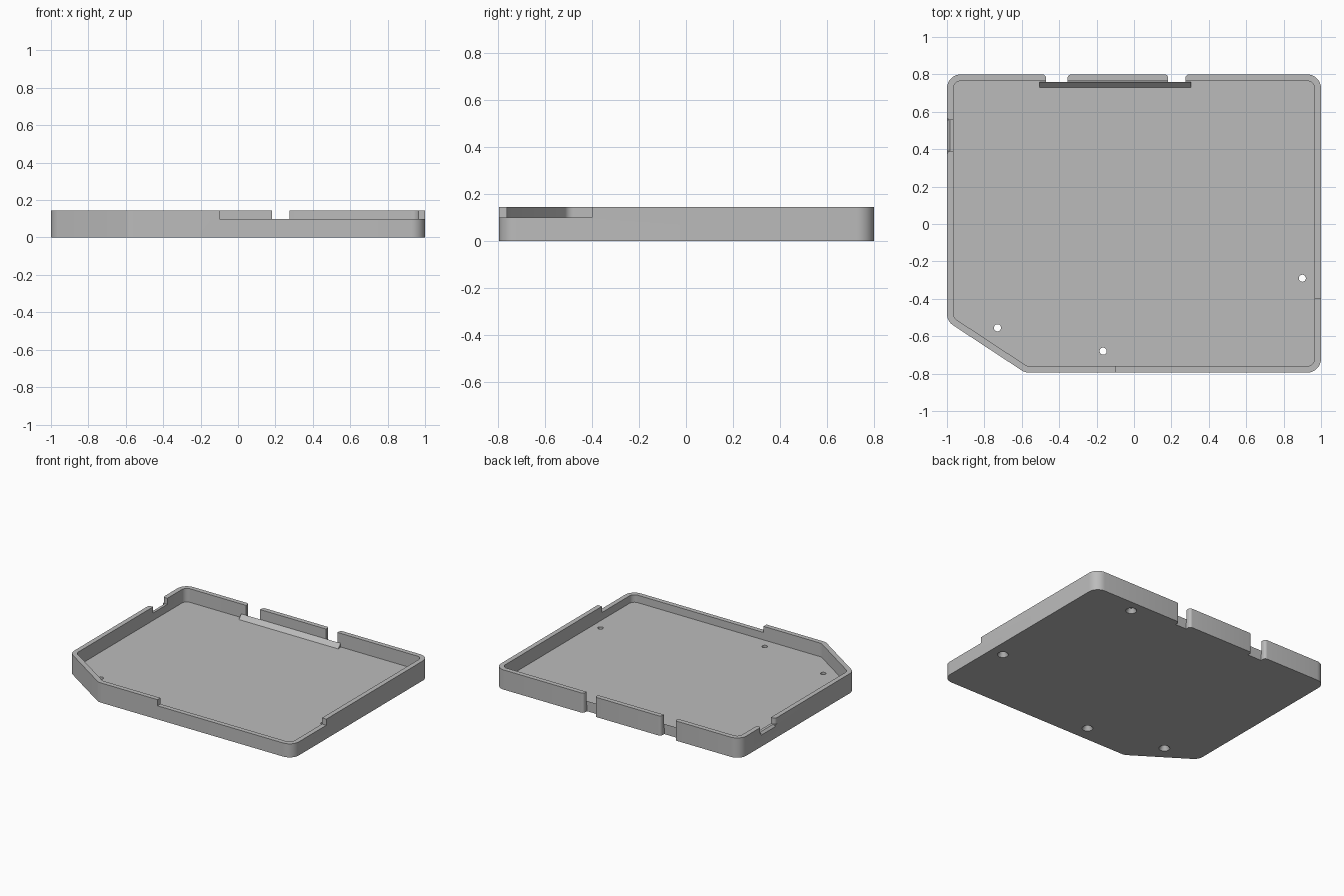
import bpy, bmesh, math
from mathutils import Vector

if "Cube" in bpy.data.objects:
    bpy.data.objects.remove(bpy.data.objects["Cube"], do_unlink=True)

grey = bpy.data.materials.new("mid grey")
grey.use_nodes = True
COL = (0.5, 0.5, 0.5, 1)
grey.diffuse_color = COL
grey.node_tree.nodes["Principled BSDF"].inputs["Base Color"].default_value = COL


def add_object(name, bm):
    bmesh.ops.recalc_face_normals(bm, faces=bm.faces)
    mesh = bpy.data.meshes.new(name)
    bm.to_mesh(mesh)
    bm.free()
    mesh.materials.append(grey)
    ob = bpy.data.objects.new(name, mesh)
    bpy.context.collection.objects.link(ob)
    return ob


def prism(name, points, shift):
    """Extrude a closed 3D outline along a vector."""
    bm = bmesh.new()
    face = bm.faces.new([bm.verts.new(p) for p in points])
    out = bmesh.ops.extrude_face_region(bm, geom=[face])
    moved = [v for v in out["geom"] if isinstance(v, bmesh.types.BMVert)]
    bmesh.ops.translate(bm, verts=moved, vec=shift)
    return add_object(name, bm)


def slab(name, outline, z0, z1):
    return prism(name, [(p[0], p[1], z0) for p in outline], (0, 0, z1 - z0))


def cut(target, cutter):
    cutter.hide_render = True
    mod = target.modifiers.new("cut", "BOOLEAN")
    mod.operation, mod.solver, mod.object = "DIFFERENCE", "EXACT", cutter
    bpy.context.view_layer.objects.active = target
    bpy.ops.object.modifier_apply(modifier=mod.name)
    bpy.data.objects.remove(cutter, do_unlink=True)


def rounded(corners, inset, radius, steps=8):
    """Inset a counter-clockwise polygon and fillet its corners."""
    pts = [Vector(c) for c in corners]
    result = []
    for i, p in enumerate(pts):
        a = (p - pts[i - 1]).normalized()
        b = (pts[(i + 1) % len(pts)] - p).normalized()
        na, nb = Vector((-a.y, a.x)), Vector((-b.y, b.x))
        centre = p + (na + nb) * ((inset + radius) / (1 + na.dot(nb)))
        start = math.atan2(-na.y, -na.x)
        turn = a.angle_signed(b) * -1
        for k in range(steps + 1):
            t = start + turn * k / steps
            result.append(centre + radius * Vector((math.cos(t), math.sin(t))))
    return result


def flared(lo, hi, inner, outer, r=0.02):
    """Notch outline whose outer corners are rounded off."""
    arc = [(r * (1 - math.cos(t)), r * math.sin(t))
           for t in (k * math.pi / 12 for k in range(7))]
    far = outer + 0.05
    left = [(lo - u, outer - r + v) for u, v in arc]
    right = [(hi + u, outer - r + v) for u, v in reversed(arc)]
    return [(lo, inner)] + left + [(lo - r, far), (hi + r, far)] + right + [(hi, inner)]


# Tray body with one clipped corner
FLOOR, TOP, RIM = 0.045, 0.145, 0.1
corners = [(-0.582, -0.795), (1, -0.795), (1, 0.8), (-1, 0.8), (-1, -0.52)]
tray = slab("tray", rounded(corners, 0, 0.075), 0, TOP)
cut(tray, slab("cavity", rounded(corners, 0.035, 0.04), FLOOR, 0.3))

# Lowered rim around the front corner
cut(tray, slab("rim_cut", [(-0.1, -1), (1.2, -1), (1.2, -0.4), (-0.1, -0.4)], RIM, 0.3))

# Openings through the back wall
for lo, hi in ((-0.47, -0.355), (0.183, 0.275)):
    cut(tray, slab("back_notch", flared(lo, hi, 0.76, 0.8), -0.1, 0.3))

# Shallow side notch with a sloped outer sill
side = [(-v, u) for u, v in flared(0.39, 0.555, 0.95, 1.0)]
cut(tray, slab("side_notch", side, RIM, 0.3))
sill = [(-0.985, 0.39, RIM + 0.01), (-0.985, 0.39, RIM),
        (-1.01, 0.39, RIM - 0.025), (-1.01, 0.39, RIM + 0.01)]
cut(tray, prism("sill_cut", sill, (0, 0.165, 0)))

# Countersunk screw holes: three go through, one is blind
holes = [(-0.73, -0.555, True), (-0.165, -0.68, True), (0.9, -0.29, True), (0.62, 0.71, False)]
for x, y, through in holes:
    profile = [(0.037, -0.01), (0.037, 0), (0.019, 0.03)]
    if through:
        profile.append((0.019, 0.2))
    bm = bmesh.new()
    rings = []
    for r, z in profile:
        rings.append([bm.verts.new((x + r * math.cos(k * math.tau / 24),
                                    y + r * math.sin(k * math.tau / 24), z)) for k in range(24)])
    for low, high in zip(rings, rings[1:]):
        for k in range(24):
            j = (k + 1) % 24
            bm.faces.new((low[k], low[j], high[j], high[k]))
    bm.faces.new(rings[0])
    bm.faces.new(rings[-1])
    cut(tray, add_object("screw_hole", bm))

# Sloped ridge along the back of the floor
ridge = prism("back_ridge", [(-0.505, 0.73, FLOOR - 0.002), (-0.505, 0.76, FLOOR - 0.002),
                             (-0.505, 0.76, FLOOR + 0.03), (-0.505, 0.73, FLOOR)], (0.81, 0, 0))

bpy.ops.object.select_all(action="DESELECT")
tray.select_set(True)
bpy.context.view_layer.objects.active = tray
bpy.ops.object.shade_smooth_by_angle(angle=math.radians(30))
